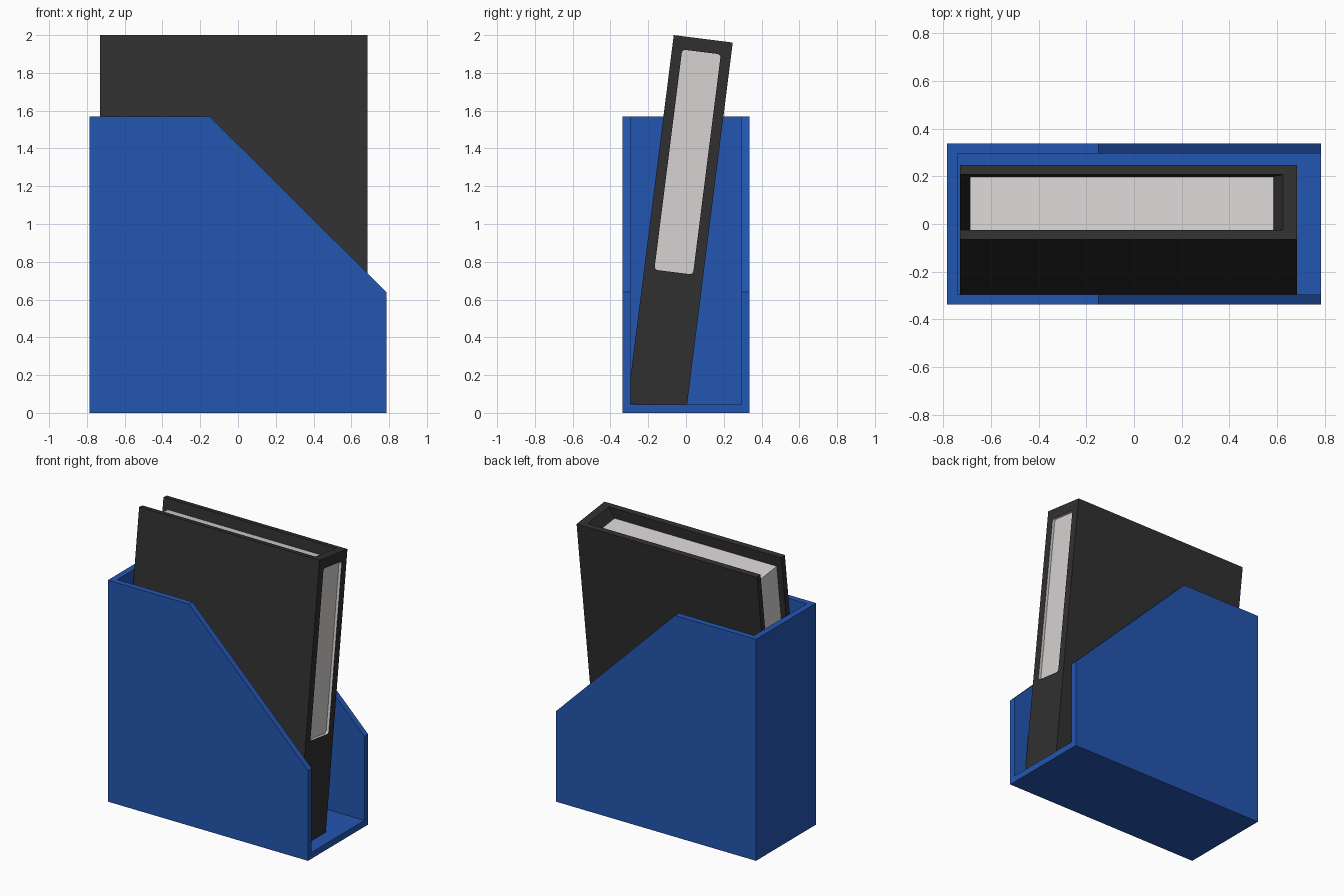
import bpy, bmesh, math
from mathutils import Matrix

if "Cube" in bpy.data.objects:
    bpy.data.objects.remove(bpy.data.objects["Cube"])


def material(name, rgb):
    m = bpy.data.materials.new(name)
    m.diffuse_color = (*rgb, 1)
    m.use_nodes = True
    m.node_tree.nodes["Principled BSDF"].inputs["Base Color"].default_value = m.diffuse_color
    return m


BLUE = material("blue", (0.0176, 0.093, 0.445))
BLACK = material("black", (0.0296, 0.0296, 0.0296))
PAPER = material("paper_white", (0.672, 0.645, 0.638))


def prism(name, pts, axis, lo, hi, mats, index=0, matrix=None):
    """Extrude a 2D outline along an axis: 'y' takes (x, z), 'x' takes (y, z)."""
    bm = bmesh.new()
    place = (lambda a, b, t: (a, t, b)) if axis == 'y' else (lambda a, b, t: (t, a, b))
    rings = [[bm.verts.new(place(a, b, t)) for a, b in pts] for t in (lo, hi)]
    n = len(pts)
    for ring in rings:
        bm.faces.new(ring)
    for i in range(n):
        j = (i + 1) % n
        bm.faces.new((rings[0][i], rings[0][j], rings[1][j], rings[1][i]))
    bmesh.ops.recalc_face_normals(bm, faces=bm.faces[:])
    for f in bm.faces:
        f.material_index = index
    me = bpy.data.meshes.new(name)
    bm.to_mesh(me)
    bm.free()
    for m in mats:
        me.materials.append(m)
    ob = bpy.data.objects.new(name, me)
    bpy.context.collection.objects.link(ob)
    if matrix:
        ob.matrix_world = matrix
    return ob


def rect(a0, a1, b0, b1):
    return [(a0, b0), (a1, b0), (a1, b1), (a0, b1)]


def rounded(a0, a1, b0, b1, r, seg=4):
    pts = []
    centres = [(a1 - r, b1 - r), (a0 + r, b1 - r), (a0 + r, b0 + r), (a1 - r, b0 + r)]
    for k, (ca, cb) in enumerate(centres):
        for i in range(seg + 1):
            t = math.pi / 2 * (k + i / seg)
            pts.append((ca + r * math.cos(t), cb + r * math.sin(t)))
    return pts


def cut(ob, cutter):
    mod = ob.modifiers.new("cut", 'BOOLEAN')
    mod.operation = 'DIFFERENCE'
    mod.solver = 'EXACT'
    mod.object = cutter
    cutter.hide_render = True
    cutter.display_type = 'WIRE'


# File holder: slanted side outline hollowed out, open at the top and right
side = [(-0.785, 0), (0.785, 0), (0.785, 0.64), (-0.15, 1.57), (-0.785, 1.57)]
holder = prism("file_holder", side, 'y', -0.337, 0.337, [BLUE])
cut(holder, prism("holder_cutter", rect(-0.74, 1, 0.045, 2), 'y', -0.295, 0.295, [BLUE]))

# Leaning binder: local origin at its upper front edge
W, H = 0.315, 1.965
lean = Matrix.Translation((0, -0.065, 2.0)) @ Matrix.Rotation(math.radians(-7.2), 4, 'X')
two = [BLACK, PAPER]
binder = prism("binder", rect(-0.73, 0.685, -H, 0), 'y', 0, W, two, 0, lean)

# Space between the covers, with a sloped inner spine
cavity = [(-1, 0.1), (0.678, 0.1), (0.585, -0.075), (0.585, -2.2), (-1, -2.2)]
cut(binder, prism("cover_gap_cutter", cavity, 'y', 0.04, W - 0.04, two, 0, lean))

# Recessed label on the spine
label = rounded(0.054, 0.26, -1.245, -0.07, 0.018)
cut(binder, prism("label_cutter", label, 'x', 0.665, 0.75, two, 1, lean))

# Paper block
prism("paper_block", rect(-0.688, 0.5845, -1.9, -0.075), 'y', 0.0405, W - 0.0405,
      [PAPER], 0, lean)
